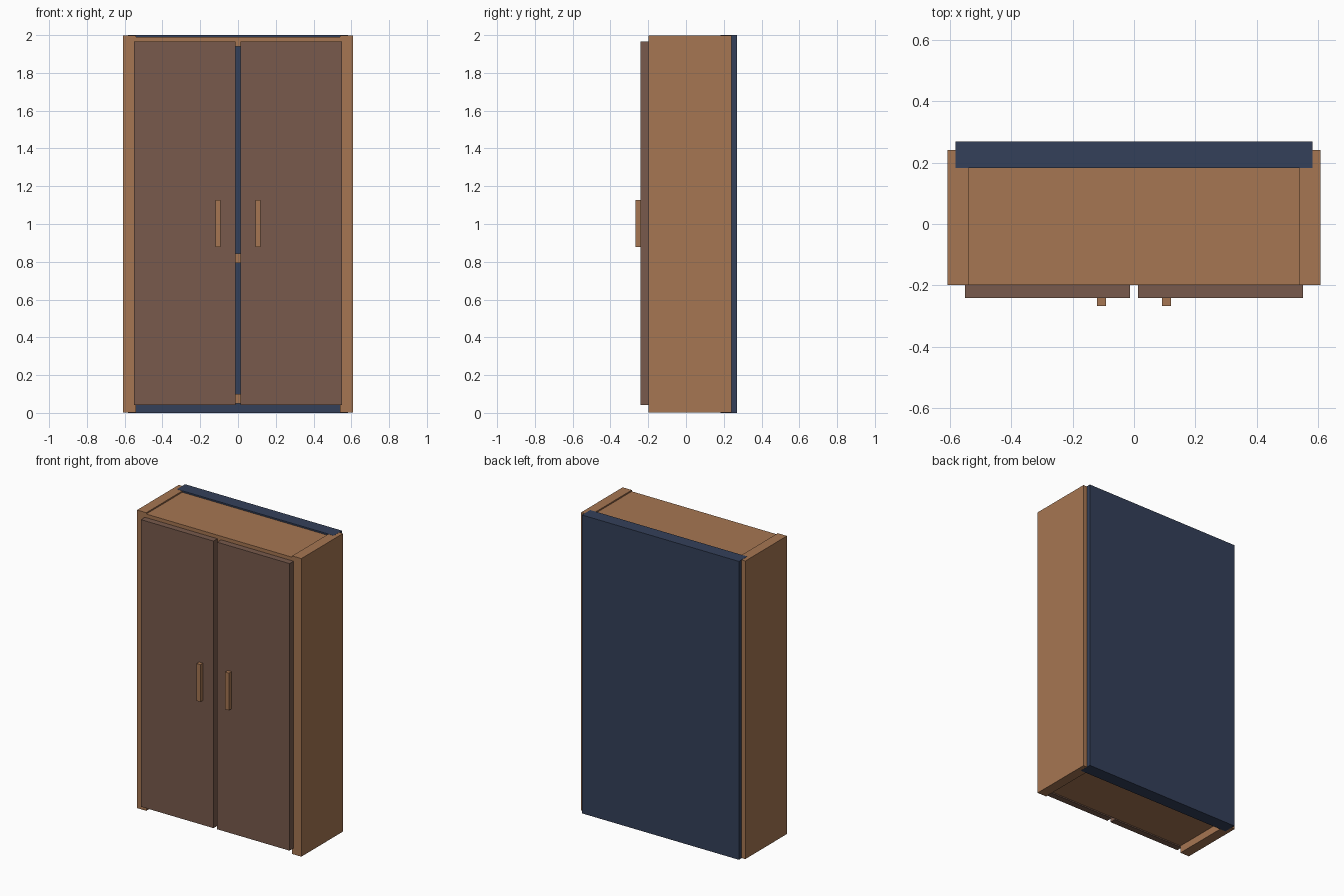
import bpy

default = bpy.data.objects.get("Cube")
if default:
    bpy.data.objects.remove(default, do_unlink=True)


def make_material(name, rgb):
    mat = bpy.data.materials.new(name)
    mat.use_nodes = True
    color = (*rgb, 1.0)
    mat.diffuse_color = color
    bsdf = next(n for n in mat.node_tree.nodes if n.type == "BSDF_PRINCIPLED")
    bsdf.inputs["Base Color"].default_value = color
    return mat


def box(name, x, y, z, mat):
    """Box from its (min, max) range on each axis."""
    ranges = (x, y, z)
    bpy.ops.mesh.primitive_cube_add(size=1, location=[(a + b) / 2 for a, b in ranges])
    obj = bpy.context.object
    obj.name = name
    obj.scale = [b - a for a, b in ranges]
    bpy.ops.object.transform_apply(location=False, rotation=False, scale=True)
    obj.data.materials.append(mat)
    return obj


def mirrored(name, x, y, z, mat):
    """Matching left (+x) and right (-x) boxes."""
    box("left_" + name, x, y, z, mat)
    box("right_" + name, (-x[1], -x[0]), y, z, mat)


wood = make_material("light_brown_wood", (0.381, 0.181, 0.084))
dark_wood = make_material("dark_brown_wood", (0.188, 0.102, 0.072))
navy = make_material("navy_blue", (0.034, 0.051, 0.102))

# Carcass: the sides stop a hair short of the back panel that cuts into them
FRONT = -0.199
mirrored("side_panel", (0.541, 0.609), (FRONT, 0.241), (0.001, 1.999), wood)
box("back_panel", (-0.582, 0.582), (0.183, 0.27), (0, 2), navy)

# Top, middle and bottom boards
for name, bottom in (("bottom_board", 0.05), ("middle_shelf", 0.793), ("top_board", 1.94)):
    box(name, (-0.545, 0.545), (FRONT, 0.2), (bottom, bottom + 0.05), wood)

# Doors and their handles
mirrored("door", (0.013, 0.551), (-0.241, FRONT), (0.042, 1.966), dark_wood)
mirrored("handle", (0.092, 0.12), (-0.268, -0.24), (0.877, 1.127), wood)
